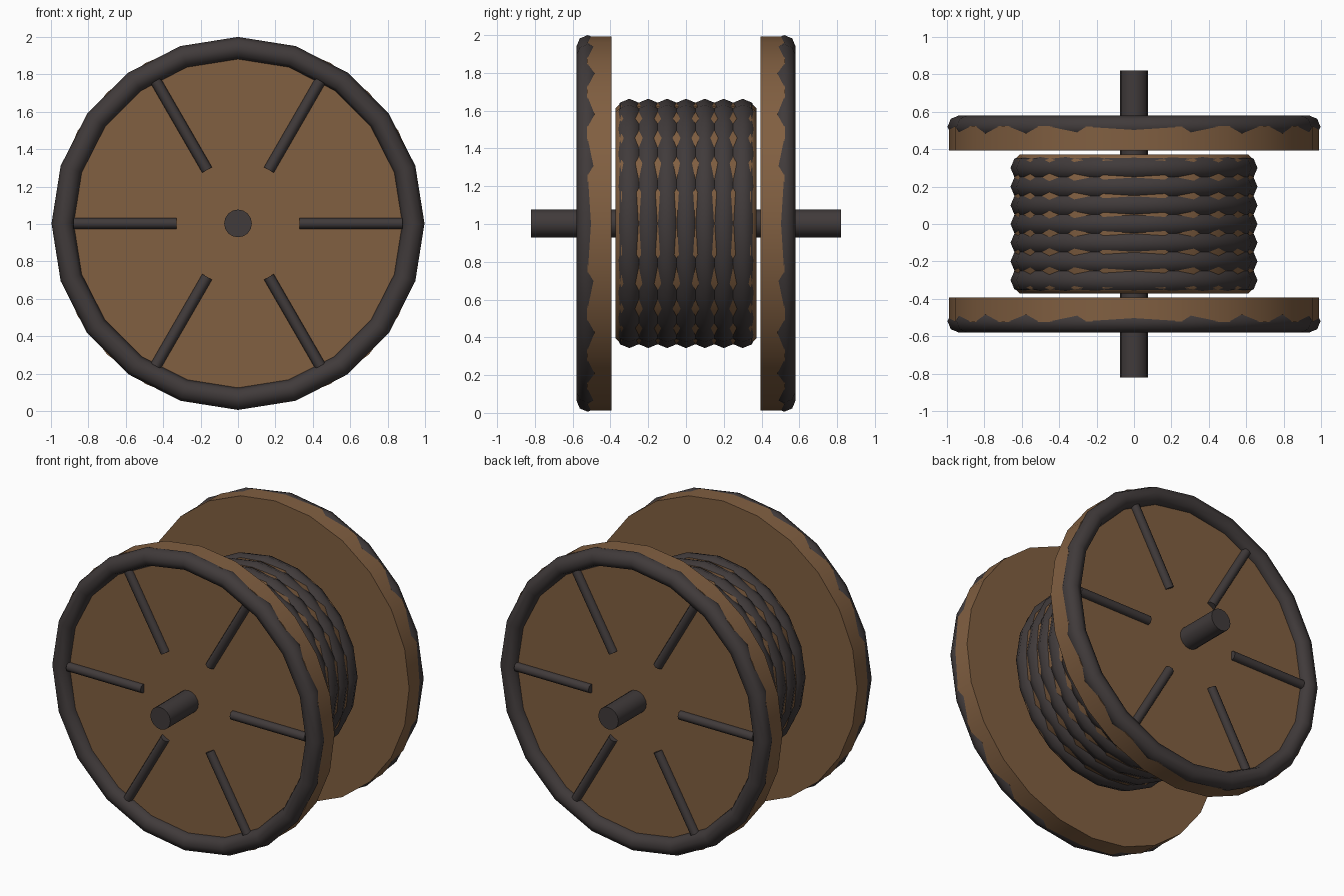
import bpy, bmesh, math
from mathutils import Vector, Matrix

if "Cube" in bpy.data.objects:
    bpy.data.objects.remove(bpy.data.objects["Cube"])

CZ = 1.003  # height of the reel axis


def material(name, rgb):
    m = bpy.data.materials.new(name)
    m.diffuse_color = (*rgb, 1.0)
    m.use_nodes = True
    m.node_tree.nodes["Principled BSDF"].inputs["Base Color"].default_value = m.diffuse_color
    return m


WOOD = material("brown wood", (0.22, 0.115, 0.053))
DARK = material("dark rubber", (0.052, 0.043, 0.043))


def finish(name, bm, mat, angle):
    bmesh.ops.recalc_face_normals(bm, faces=bm.faces)
    me = bpy.data.meshes.new(name)
    bm.to_mesh(me)
    bm.free()
    me.materials.append(mat)
    ob = bpy.data.objects.new(name, me)
    bpy.context.collection.objects.link(ob)
    bpy.context.view_layer.objects.active = ob
    ob.select_set(True)
    bpy.ops.object.shade_smooth_by_angle(angle=math.radians(angle))
    ob.select_set(False)
    return ob


def lathe(name, profile, sides, mat, closed=False, angle=35):
    """Spin (radius, y) points about the reel axis; open profiles get end caps."""
    bm = bmesh.new()
    rings = []
    for r, y in profile:
        rings.append([bm.verts.new((r * math.sin(2 * math.pi * i / sides), y,
                                    CZ + r * math.cos(2 * math.pi * i / sides)))
                      for i in range(sides)])
    pairs = list(zip(rings, rings[1:] + rings[:1]))
    for a, b in (pairs if closed else pairs[:-1]):
        for i in range(sides):
            j = (i + 1) % sides
            bm.faces.new((a[i], a[j], b[j], b[i]))
    if not closed:
        bm.faces.new(rings[0])
        bm.faces.new(rings[-1])
    return finish(name, bm, mat, angle)


def ring(name, major, minor, y, mat):
    """Twenty-sided ring with an eight-sided section."""
    section = [(major + minor * math.cos(k * math.pi / 4),
                y + minor * math.sin(k * math.pi / 4)) for k in range(8)]
    return lathe(name, section, 20, mat, closed=True, angle=60)


# axle through the whole reel
lathe("axle", [(0.074, -0.82), (0.074, 0.82)], 16, DARK)

# wooden drum with softened ends
lathe("drum", [(0.61, -0.372), (0.64, -0.342), (0.64, 0.342), (0.61, 0.372)],
      24, WOOD, angle=50)

# wound cable coils
for n in range(7):
    ring(f"cable_coil_{n + 1}", 0.59, 0.07, (n - 3) * 0.1, DARK)

# flanges, rims and spokes on both ends
for side, s in (("front", -1), ("back", 1)):
    lathe(f"{side}_flange", [(0.99, s * 0.394), (0.99, s * 0.524)], 24, WOOD)
    ring(f"{side}_rim", 0.937, 0.06, s * 0.52, DARK)
    for k in range(6):
        a = k * math.pi / 3
        d = Vector((math.cos(a), 0, math.sin(a)))
        bm = bmesh.new()
        mat = (Matrix.Translation(d * 0.605 + Vector((0, s * 0.53, CZ)))
               @ d.to_track_quat('Z', 'Y').to_matrix().to_4x4())
        bmesh.ops.create_cone(bm, cap_ends=True, segments=8, radius1=0.03,
                              radius2=0.03, depth=0.55, matrix=mat)
        finish(f"{side}_spoke_{k + 1}", bm, DARK, 50)
